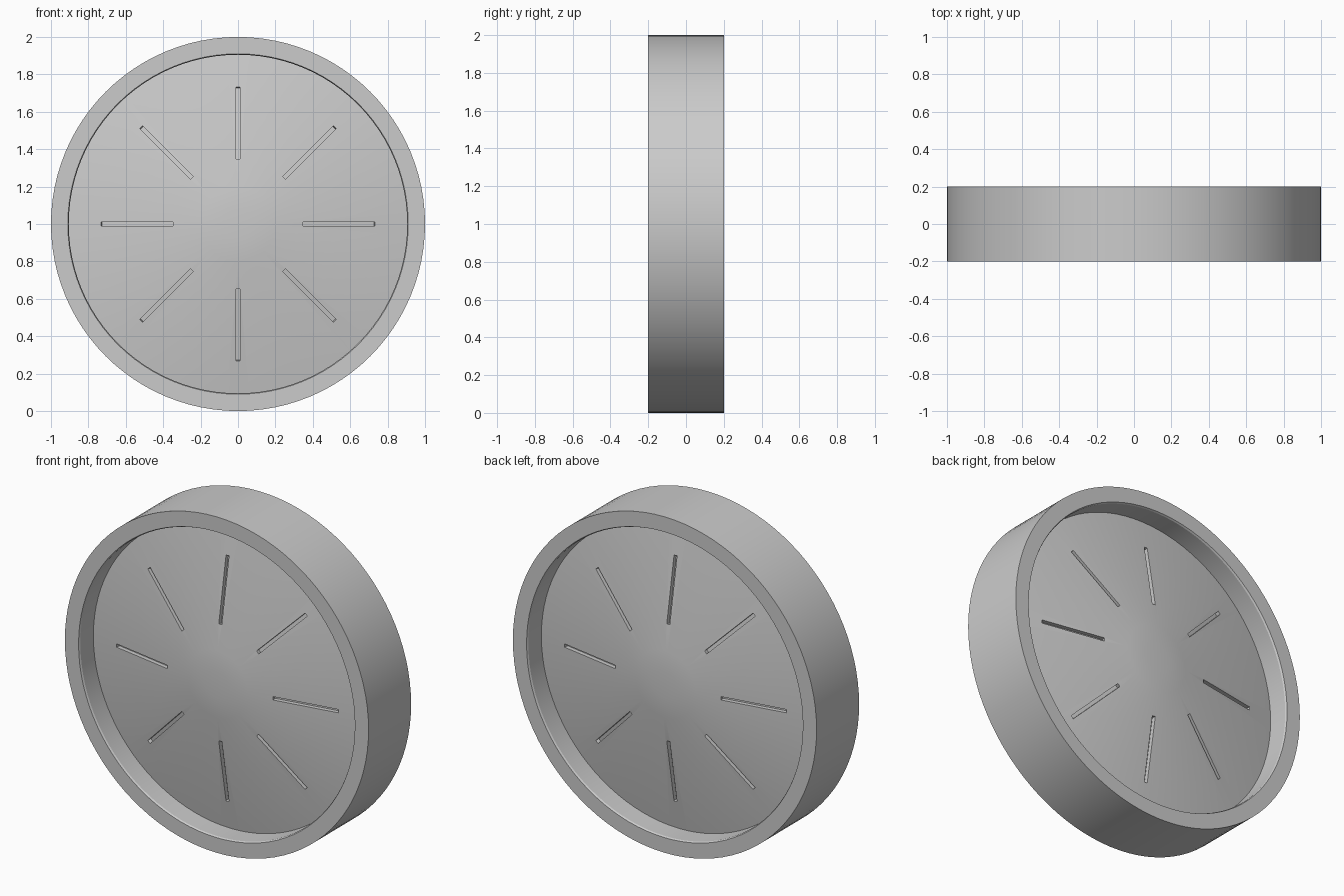
import bpy, bmesh, math
from mathutils import Matrix, Vector

cube = bpy.data.objects.get("Cube")
if cube:
    bpy.data.objects.remove(cube, do_unlink=True)

SEGMENTS = 96
CENTRE = Vector((0, 0, 1))

grey = bpy.data.materials.new("light grey")
grey.use_nodes = True
colour = (0.6, 0.6, 0.6, 1)
grey.diffuse_color = colour
grey.node_tree.nodes["Principled BSDF"].inputs["Base Color"].default_value = colour


def make_object(name, bm):
    bmesh.ops.recalc_face_normals(bm, faces=bm.faces)
    mesh = bpy.data.meshes.new(name)
    bm.to_mesh(mesh)
    bm.free()
    mesh.materials.append(grey)
    obj = bpy.data.objects.new(name, mesh)
    bpy.context.collection.objects.link(obj)
    return obj


def lathe(name, profile, closed):
    """Turn a (radius, y) profile around the y axis."""
    bm = bmesh.new()
    verts = [bm.verts.new((r, y, 0)) for r, y in profile]
    edges = [bm.edges.new(pair) for pair in zip(verts, verts[1:])]
    if closed:
        edges.append(bm.edges.new((verts[-1], verts[0])))
    bmesh.ops.spin(bm, geom=verts + edges, cent=(0, 0, 0), axis=(0, 1, 0),
                   angle=math.tau, steps=SEGMENTS, use_merge=False)
    bmesh.ops.remove_doubles(bm, verts=bm.verts, dist=0.0001)
    bmesh.ops.translate(bm, verts=bm.verts, vec=CENTRE)
    return make_object(name, bm)


def smooth(obj):
    bpy.ops.object.select_all(action='DESELECT')
    obj.select_set(True)
    bpy.context.view_layer.objects.active = obj
    bpy.ops.object.shade_smooth_by_angle(angle=math.radians(25))


# Outer rim with a small inner chamfer
half_rim = [(0.905, -0.19), (0.91, -0.2), (1.0, -0.2)]
rim = lathe("rim", half_rim + [(r, -y) for r, y in reversed(half_rim)], True)
smooth(rim)

# Double-sided conical disc with a blunt tip
half_disc = [(0, -0.2), (0.08, -0.199), (0.2, -0.193), (0.91, -0.067)]
disc = lathe("disc", half_disc + [(r, -y) for r, y in reversed(half_disc)], False)

# Radial slots cut into both faces, following the slope
slope = math.atan2(0.126, 0.71)
middle = Vector((0.54, 0, -0.133))
bm = bmesh.new()
for side in (-1, 1):
    for i in range(8):
        place = (Matrix.Translation(CENTRE)
                 @ Matrix.Rotation(math.tau * i / 8, 4, 'Y')
                 @ Matrix.Translation((middle.x, -side * middle.z, 0))
                 @ Matrix.Rotation(-side * slope, 4, 'Z')
                 @ Matrix.Diagonal((0.39, 0.05, 0.02, 1)))
        bmesh.ops.create_cube(bm, size=1, matrix=place)
cutter = make_object("slot_cutter", bm)
cutter.hide_render = True

cut = disc.modifiers.new("slots", 'BOOLEAN')
cut.operation = 'DIFFERENCE'
cut.solver = 'EXACT'
cut.object = cutter
bpy.ops.object.select_all(action='DESELECT')
disc.select_set(True)
bpy.context.view_layer.objects.active = disc
bpy.ops.object.modifier_apply(modifier=cut.name)
bpy.data.objects.remove(cutter, do_unlink=True)
smooth(disc)
